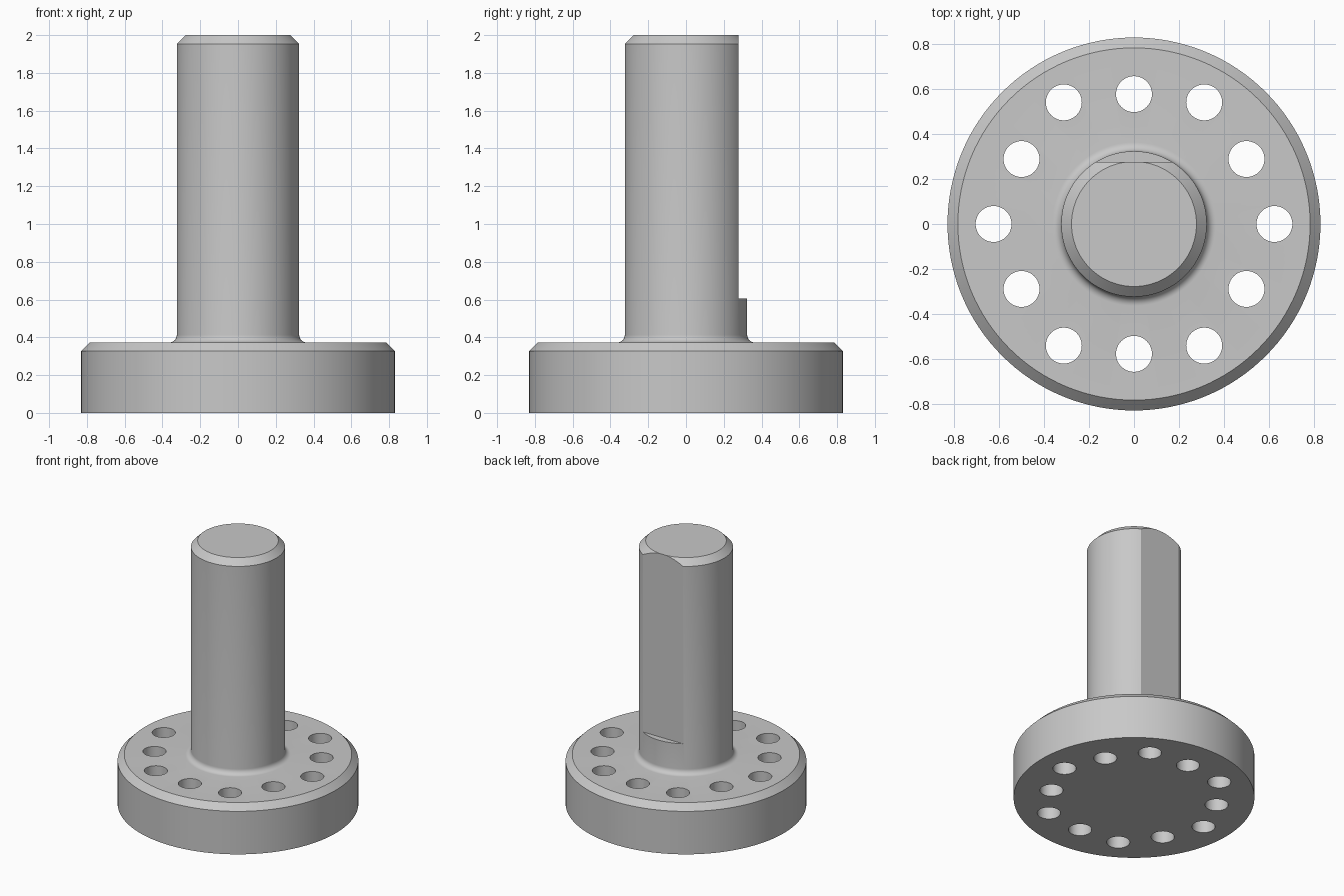
import bpy, bmesh, math
from mathutils import Matrix, Vector

cube = bpy.data.objects.get("Cube")
if cube:
    bpy.data.objects.remove(cube, do_unlink=True)

steel = bpy.data.materials.new("plain grey steel")
steel.use_nodes = True
grey = (0.58, 0.58, 0.58, 1)
steel.diffuse_color = grey
steel.node_tree.nodes["Principled BSDF"].inputs["Base Color"].default_value = grey

FLANGE_R, FLANGE_H = 0.83, 0.373
SHAFT_R, HEIGHT = 0.324, 2.0
CHAMFER, FILLET = 0.046, 0.04
FLAT_Y, FLAT_Z = 0.277, 0.605


def add_object(name, bm):
    bmesh.ops.recalc_face_normals(bm, faces=bm.faces)
    mesh = bpy.data.meshes.new(name)
    bm.to_mesh(mesh)
    bm.free()
    mesh.materials.append(steel)
    obj = bpy.data.objects.new(name, mesh)
    bpy.context.collection.objects.link(obj)
    return obj


# Flanged shaft: one turned profile with chamfers and a root fillet
profile = [(FLANGE_R, 0), (FLANGE_R, FLANGE_H - CHAMFER), (FLANGE_R - CHAMFER, FLANGE_H)]
for i in range(9):
    a = math.radians(90 * i / 8)
    profile.append((SHAFT_R + FILLET * (1 - math.sin(a)),
                    FLANGE_H + FILLET * (1 - math.cos(a))))
profile += [(SHAFT_R, HEIGHT - CHAMFER), (SHAFT_R - CHAMFER, HEIGHT)]

bm = bmesh.new()
verts = [bm.verts.new((r, 0, z)) for r, z in profile]
edges = [bm.edges.new(pair) for pair in zip(verts, verts[1:])]
bmesh.ops.spin(bm, geom=verts + edges, cent=(0, 0, 0), axis=(0, 0, 1),
               angle=math.tau, steps=128, use_duplicate=False)
bmesh.ops.remove_doubles(bm, verts=bm.verts, dist=1e-4)
bmesh.ops.holes_fill(bm, edges=[e for e in bm.edges if e.is_boundary], sides=0)
body = add_object("flanged_shaft", bm)

# Cutter: twelve bolt holes staggered on two circles, plus the shaft flat
bm = bmesh.new()
for i in range(12):
    radius = 0.578 if i % 2 else 0.625
    a = math.radians(30 * i)
    place = Matrix.Translation((radius * math.cos(a), radius * math.sin(a), FLANGE_H / 2))
    bmesh.ops.create_cone(bm, cap_ends=True, segments=48, radius1=0.08, radius2=0.08,
                          depth=FLANGE_H + 0.2, matrix=place)
low, high = Vector((-0.5, FLAT_Y, FLAT_Z)), Vector((0.5, 0.6, HEIGHT + 0.2))
bmesh.ops.create_cube(bm, size=1, matrix=Matrix.Translation((low + high) / 2)
                      @ Matrix.Diagonal((high - low).to_4d()))
cutter = add_object("hole_and_flat_cutter", bm)
cutter.hide_render = True

# Cut, then discard the cutter
bpy.ops.object.select_all(action="DESELECT")
bpy.context.view_layer.objects.active = body
body.select_set(True)
cut = body.modifiers.new("holes and flat", "BOOLEAN")
cut.operation = "DIFFERENCE"
cut.solver = "EXACT"
cut.object = cutter
bpy.ops.object.modifier_apply(modifier=cut.name)
bpy.data.objects.remove(cutter, do_unlink=True)

# Round surfaces smooth, machined edges sharp
bpy.ops.object.shade_smooth_by_angle(angle=math.radians(25))
